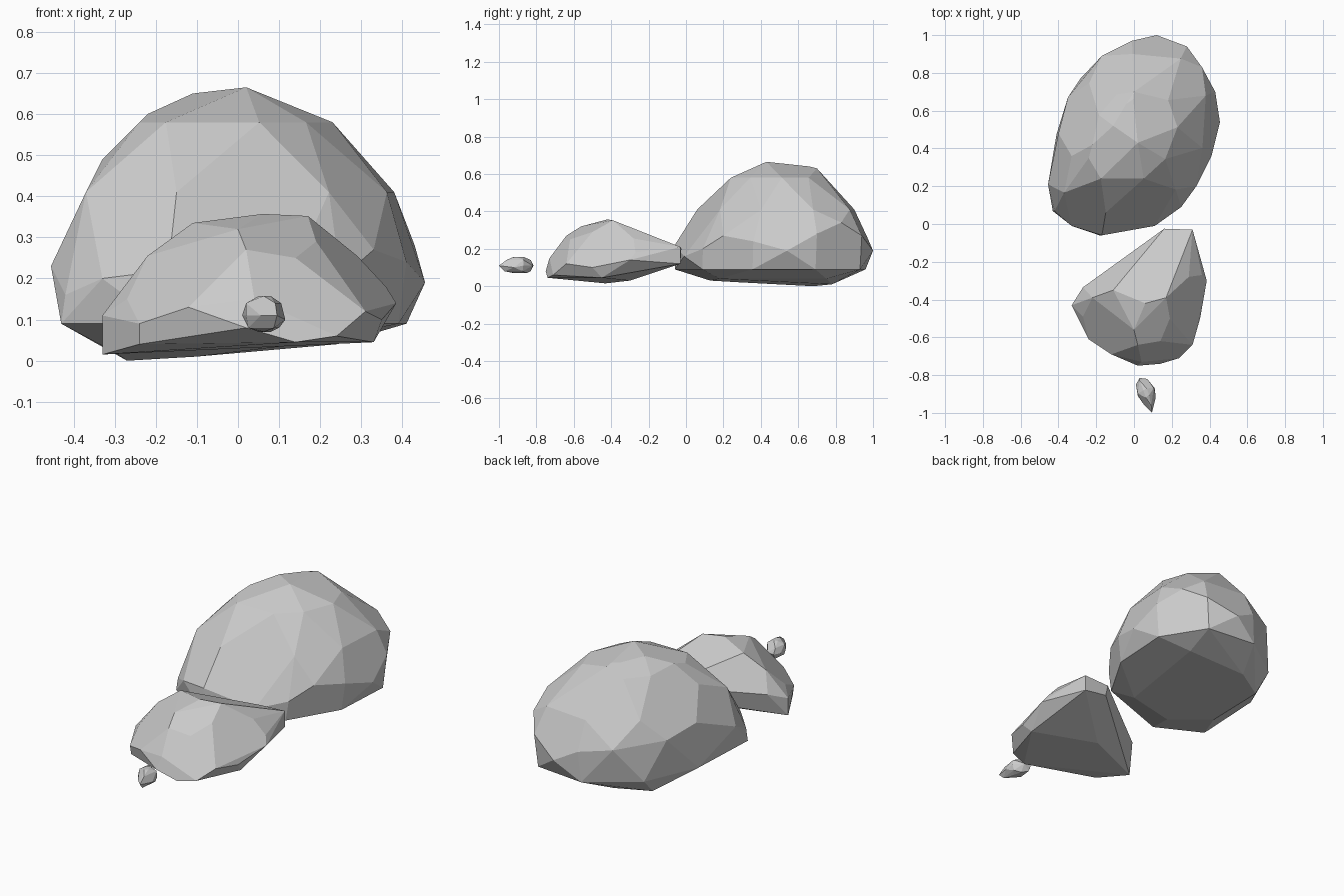
import bpy
import bmesh
import math
from mathutils import Vector

default_cube = bpy.data.objects.get("Cube")
if default_cube:
    bpy.data.objects.remove(default_cube, do_unlink=True)

# One plain stone colour for every rock
stone = bpy.data.materials.new("grey stone")
stone.use_nodes = True
stone_colour = (0.6, 0.6, 0.6, 1)
stone.diffuse_color = stone_colour
stone.node_tree.nodes["Principled BSDF"].inputs["Base Color"].default_value = stone_colour


def fit_ring(rim, z, left, right, front, back, start):
    """Every second rim corner, refitted to the given width and depth at height z."""
    corners = rim[start::2]
    xs = [corner[0] for corner in corners]
    ys = [corner[1] for corner in corners]
    ring = []
    for x, y, _ in corners:
        across = (x - min(xs)) / (max(xs) - min(xs))
        along = (y - min(ys)) / (max(ys) - min(ys))
        ring.append((left + across * (right - left),
                     front + along * (back - front), z))
    return ring


def make_rock(name, rim, sections=(), crown=(), base=()):
    """Wrap a faceted shell around a rim, smaller sections, crown and base corners."""
    points = list(rim) + list(crown) + list(base)
    for index, section in enumerate(sections):
        points += fit_ring(rim, *section, start=index % 2)

    shell = bmesh.new()
    for point in points:
        shell.verts.new(Vector(point) / 100)
    hull = bmesh.ops.convex_hull(shell, input=shell.verts[:])
    unused = [item for item in hull["geom_interior"] + hull["geom_unused"]
              if isinstance(item, bmesh.types.BMVert) and item.is_valid]
    bmesh.ops.delete(shell, geom=list(set(unused)), context="VERTS")

    # Merge nearly level triangles into broad chipped facets
    bmesh.ops.dissolve_limit(shell, angle_limit=math.radians(9),
                             verts=shell.verts[:], edges=shell.edges[:])
    bmesh.ops.recalc_face_normals(shell, faces=shell.faces[:])

    mesh = bpy.data.meshes.new(name)
    shell.to_mesh(mesh)
    shell.free()
    mesh.materials.append(stone)
    rock = bpy.data.objects.new(name, mesh)
    bpy.context.collection.objects.link(rock)
    return rock


# Measures are in hundredths; rims are (x, y, z),
# sections are (z, left, right, front, back)

# Large domed boulder at the back, its underside rising to the right
make_rock(
    "large_boulder",
    rim=[(12, 100, 19), (28, 94, 27), (36, 83, 34), (43, 70, 28),
         (45.5, 54, 19), (41, 36, 24), (33, 20, 27), (25, 9, 20),
         (11, -1, 16), (-17, -6, 22), (-33, -1, 20), (-42, 7, 16),
         (-45.5, 21, 23), (-40, 48, 34), (-35, 67, 30), (-27, 78, 28),
         (-17, 89, 28), (-1, 97, 26)],
    sections=[(58, -24, 23, 24, 74), (9, -43, 41, -6, 96),
              (64, -8, 4, 42, 66), (41, -37, 38, 6, 90)],
    crown=[(2, 43, 66.5), (0, 70, 63), (-11, 52, 65), (-22, 42, 60), (-33, 36, 49)],
    base=[(-27, 68, 0), (-10, 78, 1), (-30, 30, 2), (-12, 13, 3),
          (15, 18, 4), (28, 45, 5), (24, 75, 4)],
)

# Middle rock, high on a slanted ridge and tapering to a thin back corner
make_rock(
    "middle_rock",
    rim=[(16, -2.5, 20), (31, -3, 21), (38.5, -30, 14), (35, -50, 10),
         (31, -64, 12), (24, -71, 6), (14, -74, 4.5), (2, -75, 8),
         (-12, -69, 13), (-24, -61, 9), (-33, -43, 11), (-27, -33.5, 15)],
    crown=[(-11, -35, 33.5), (6, -42, 35.7), (17, -39, 35.2), (-22, -39, 25.5),
           (-12, -50, 26), (-27, -49, 15), (0, -56, 32), (2, -64, 27),
           (4, -73, 15), (14, -62, 25), (19, -50, 29), (29, -28, 25.5),
           (36, -27, 18)],
    base=[(-33, -43, 1.5), (-24, -60, 4), (33, -45, 4.5), (31, -3, 12),
          (17, -3, 14), (0, -30, 3)],
)

# Small rounded pebble at the front
make_rock(
    "small_pebble",
    rim=[(3, -81.5, 11), (7, -82, 11), (11, -87, 11), (11.5, -92, 10),
         (9.5, -100, 11), (5.5, -96, 11), (2, -91, 11), (1, -85, 11)],
    sections=[(14, 2, 10.5, -96, -83), (15.7, 5, 8, -92, -87),
              (8, 2.5, 10, -97, -83), (7, 5, 8, -92, -85)],
)
